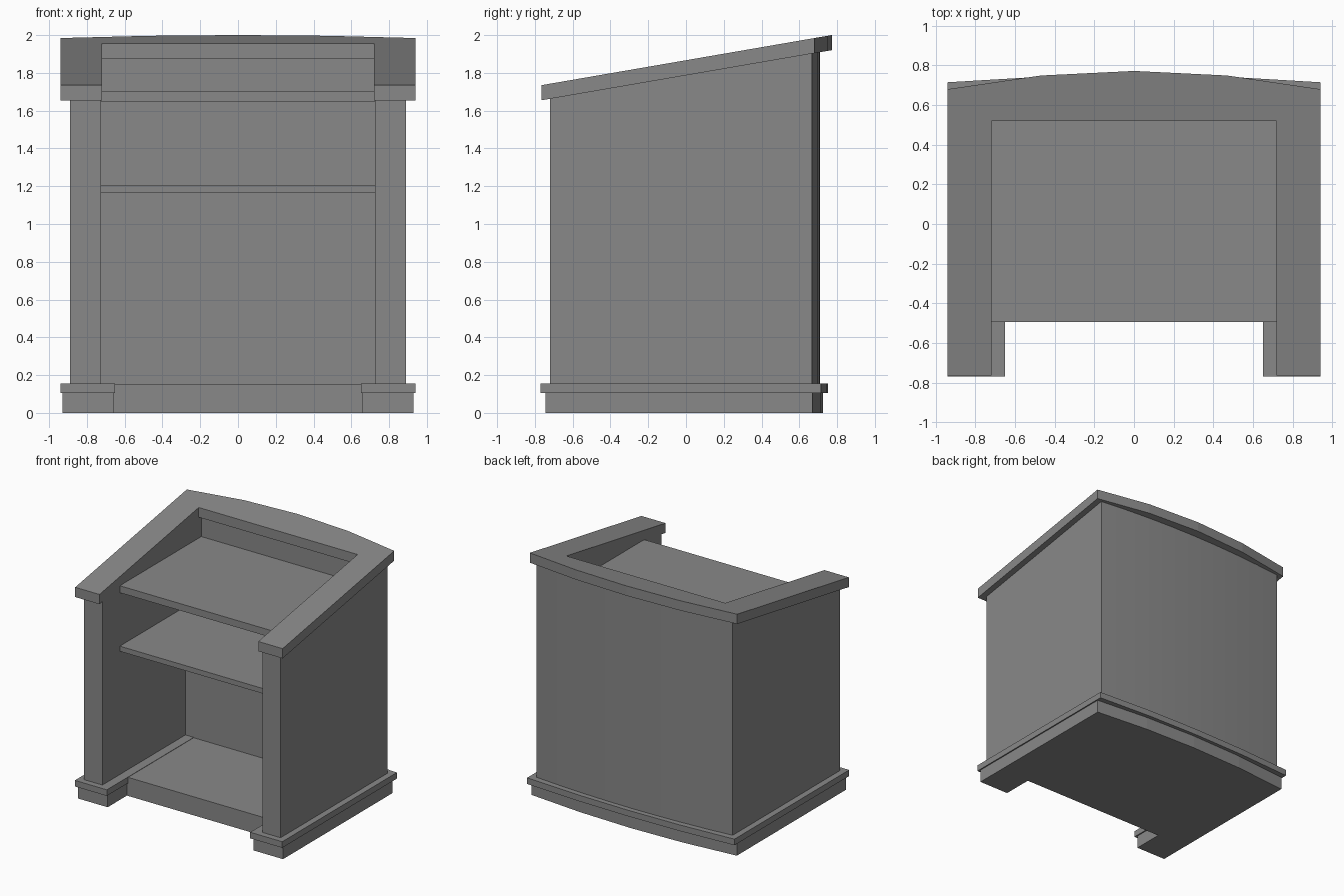
import bpy
import bmesh

if "Cube" in bpy.data.objects:
    bpy.data.objects.remove(bpy.data.objects["Cube"], do_unlink=True)

grey = bpy.data.materials.new("plain_grey")
grey.use_nodes = True
colour = (0.25, 0.25, 0.25, 1)
grey.diffuse_color = colour
grey.node_tree.nodes["Principled BSDF"].inputs["Base Color"].default_value = colour


def slope(offset):
    """Height of the sloping desk plane, moved down by offset."""
    return lambda y: 1.735 + 0.1726 * (y + 0.765) - offset


def level(z):
    return lambda y: z


def prism(name, outline, bottom, top):
    """Extrude a plan outline between two height functions."""
    bm = bmesh.new()
    low = [bm.verts.new((x, y, bottom(y))) for x, y in outline]
    high = [bm.verts.new((x, y, top(y))) for x, y in outline]
    bm.faces.new(low)
    bm.faces.new(high)
    n = len(outline)
    for i in range(n):
        j = (i + 1) % n
        bm.faces.new((low[i], low[j], high[j], high[i]))
    bmesh.ops.recalc_face_normals(bm, faces=bm.faces)
    mesh = bpy.data.meshes.new(name)
    bm.to_mesh(mesh)
    bm.free()
    mesh.materials.append(grey)
    obj = bpy.data.objects.new(name, mesh)
    bpy.context.collection.objects.link(obj)
    return obj


def u_outline(half, front, corner, middle, inner, notch, steps=4):
    """U-shaped plan, open at the front, with a bowed back edge."""
    points = [(-inner, notch), (-inner, front), (-half, front)]
    for i in range(steps + 1):
        t = 2 * i / steps - 1
        points.append((half * t, middle - (middle - corner) * t * t))
    return points + [(half, front), (inner, front), (inner, notch)]


def box(name, half, front, back, z0, z1):
    outline = [(-half, front), (half, front), (half, back), (-half, back)]
    return prism(name, outline, level(z0), level(z1))


# Plinth and its overhanging moulding
prism("plinth", u_outline(0.93, -0.745, 0.67, 0.725, 0.66, 0.38),
      level(0), level(0.105))
prism("plinth_moulding", u_outline(0.94, -0.77, 0.715, 0.752, 0.65, 0.38),
      level(0.105), level(0.155))
box("floor", 0.66, -0.495, 0.38, 0, 0.152)

# Side walls and bowed back, cut to the desk slope
walls = prism("walls", u_outline(0.89, -0.72, 0.667, 0.71, 0.725, 0.56, 8),
              level(0.155), slope(0.08))

# Sloping rim
prism("top_rim", u_outline(0.94, -0.765, 0.68, 0.772, 0.72, 0.52),
      slope(0.08), slope(0))

# Inner back panel and shelves
box("back_panel", 0.725, 0.355, 0.40, 0.15, 1.66)
box("lower_shelf", 0.725, -0.495, 0.36, 1.165, 1.207)
box("desk_shelf", 0.725, -0.495, 0.56, 1.645, 1.702)

# Soft shading across the bowed back
bpy.ops.object.select_all(action="DESELECT")
walls.select_set(True)
bpy.context.view_layer.objects.active = walls
bpy.ops.object.shade_smooth_by_angle()
